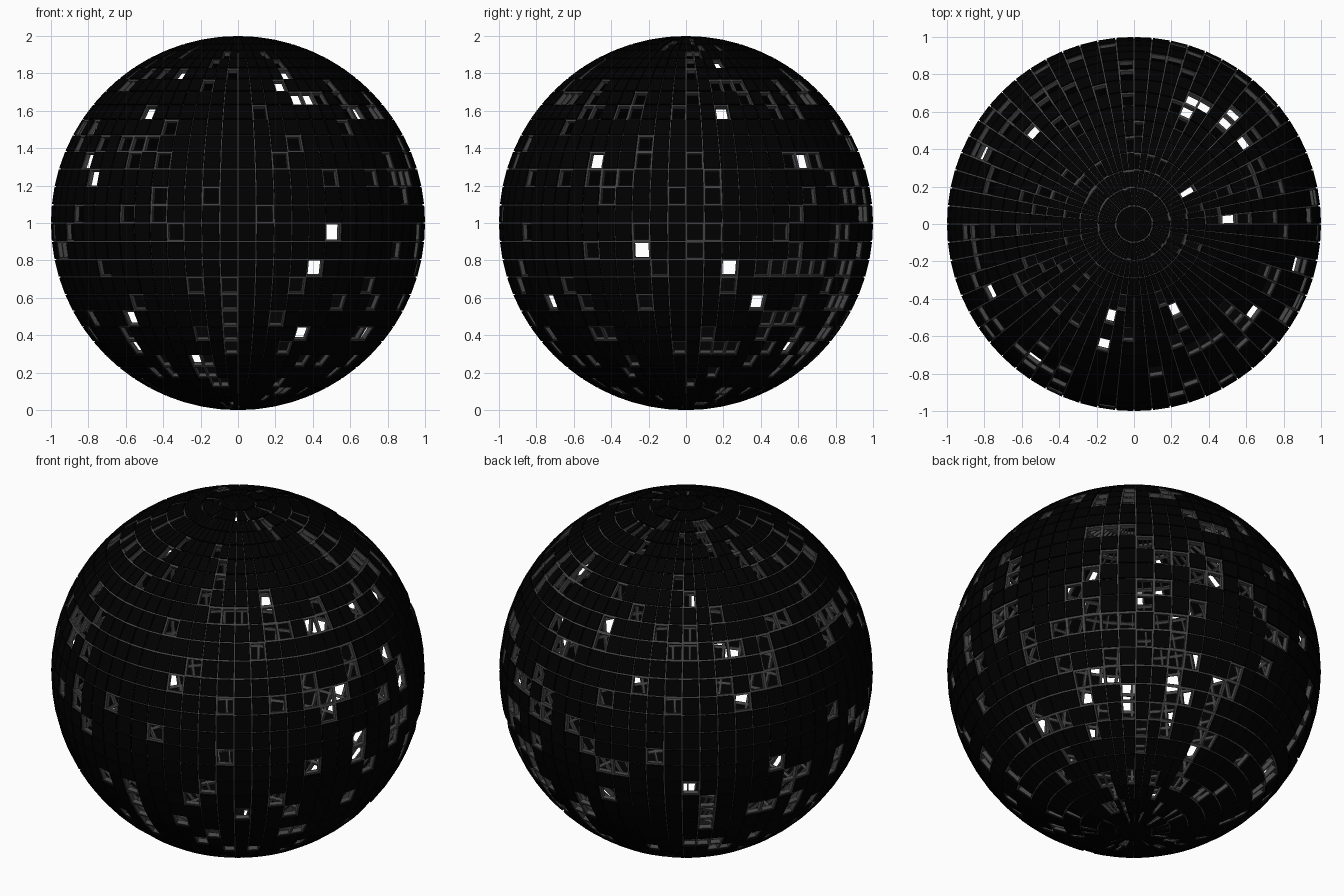
import bpy, bmesh, math, random
from mathutils import Vector

if "Cube" in bpy.data.objects:
    bpy.data.objects.remove(bpy.data.objects["Cube"])

random.seed(5)
ROWS, COLS = 32, 64
STEP = math.pi / ROWS
R_OUT, R_MID, R_IN = 1.0, 0.991, 0.968
GAP, BAR = 0.035, 0.085      # share of a cell taken off each edge


def material(name, c):
    m = bpy.data.materials.new(name)
    m.diffuse_color = (c, c, c, 1)
    m.use_nodes = True
    m.node_tree.nodes["Principled BSDF"].inputs["Base Color"].default_value = m.diffuse_color
    return m


def point(lat, lon, r):
    return Vector((r * math.cos(lat) * math.cos(lon),
                   r * math.cos(lat) * math.sin(lon),
                   1 + r * math.sin(lat)))


def ring(bm, row, col, share, r):
    """Four corners of one grid cell, shrunk by a share of its size, at radius r."""
    a, b = -math.pi / 2 + (row + share) * STEP, -math.pi / 2 + (row + 1 - share) * STEP
    l, h = (col + share) * STEP, (col + 1 - share) * STEP
    return [bm.verts.new(point(*p, r)) for p in ((a, l), (a, h), (b, h), (b, l))]


def bridge(bm, p, q):
    for i in range(4):
        j = (i + 1) % 4
        bm.faces.new((p[i], p[j], q[j], q[i]))


def finish(bm, name, mat):
    me = bpy.data.meshes.new(name)
    bm.to_mesh(me)
    bm.free()
    me.materials.append(mat)
    ob = bpy.data.objects.new(name, me)
    bpy.context.collection.objects.link(ob)


def cell_of(x, y, z):
    row = int((math.asin(max(-1, min(1, z))) + math.pi / 2) / STEP)
    return row, int((math.atan2(y, x) % (2 * math.pi)) / STEP)


# Openings that line up through the ball along each axis
front = [(-.31, 1.80), (.25, 1.80), (.22, 1.74), (.31, 1.67), (.37, 1.67), (-.47, 1.59),
         (.64, 1.59), (-.77, 1.51), (-.80, 1.33), (-.775, 1.24), (.51, .95), (.41, .76),
         (-.575, .485), (.335, .41), (.68, .41), (-.54, .33), (-.225, .26)]
side = [(.17, 1.86), (.19, 1.59), (-.48, 1.33), (.625, 1.33), (-.24, .855), (.23, .76),
        (-.72, .575), (.38, .575), (.54, .33)]
top = [(.31, .65), (.37, .64), (.29, .605), (.53, .59), (.49, .545), (.59, .44),
       (-.54, .495), (-.81, .385), (.285, .175), (.505, .03), (.87, -.22), (-.77, -.36),
       (.64, -.47), (.22, -.455), (-.125, -.49), (-.165, -.64), (-.53, -.72)]
holes = set()
for s in (-1, 1):
    for u, v in front:
        holes.add(cell_of(u, s * math.sqrt(max(0, 1 - u * u - (v - 1) ** 2)), v - 1))
    for u, v in side:
        holes.add(cell_of(s * math.sqrt(max(0, 1 - u * u - (v - 1) ** 2)), u, v - 1))
    for u, v in top:
        holes.add(cell_of(u, v, s * math.sqrt(max(0, 1 - u * u - v * v))))


def mirrored(r, c):
    """Cells straight across the ball from this one along y, x and z."""
    return ((r, (-1 - c) % COLS), (r, (COLS // 2 - 1 - c) % COLS), (ROWS - 1 - r, c))


# Remaining openings are scattered, never lining up along an axis
for r in range(1, ROWS - 1):
    for c in range(COLS):
        if random.random() < 0.22 and not any(m in holes for m in mirrored(r, c)):
            holes.add((r, c))

# Square tiles with narrow gaps, resting on the lattice
bm = bmesh.new()
for r in range(ROWS):
    for c in range(COLS):
        if (r, c) in holes:
            continue
        o = ring(bm, r, c, GAP, R_OUT)
        i = ring(bm, r, c, GAP, R_MID - .004)
        bm.faces.new(o)
        bm.faces.new(i[::-1])
        bridge(bm, i, o)
finish(bm, "tiles", material("black", 0.0))

# Grid lattice under the tiles: a border round every cell
bm = bmesh.new()
for r in range(ROWS):
    for c in range(COLS):
        oo, oi = ring(bm, r, c, 0, R_MID), ring(bm, r, c, BAR, R_MID)
        io, ii = ring(bm, r, c, 0, R_IN), ring(bm, r, c, BAR, R_IN)
        bridge(bm, oo, oi)
        bridge(bm, oi, ii)
        bridge(bm, ii, io)
bmesh.ops.remove_doubles(bm, verts=bm.verts[:], dist=1e-5)
bmesh.ops.dissolve_degenerate(bm, edges=bm.edges[:], dist=1e-6)
finish(bm, "lattice_frame", material("dark grey", 0.06))
